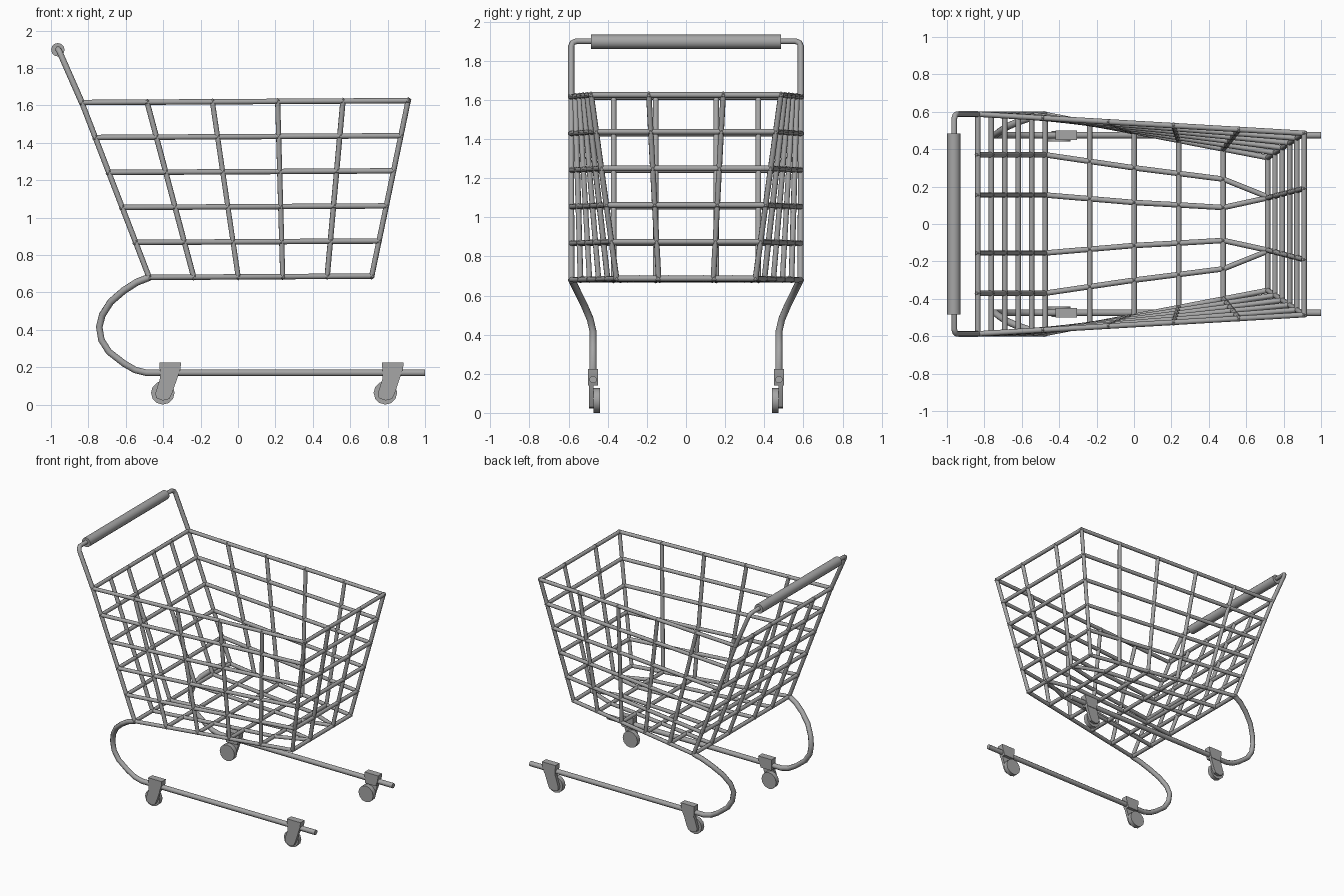
import bpy, bmesh, math
from mathutils import Vector, Matrix

if "Cube" in bpy.data.objects:
    bpy.data.objects.remove(bpy.data.objects["Cube"])

metal = bpy.data.materials.new("grey metal")
metal.diffuse_color = (0.38, 0.38, 0.38, 1)
metal.use_nodes = True
metal.node_tree.nodes["Principled BSDF"].inputs["Base Color"].default_value = metal.diffuse_color


def tubes(name, paths, r, res=2):
    """One mesh object of round bars swept along the given point paths."""
    cu = bpy.data.curves.new(name, 'CURVE')
    cu.dimensions = '3D'
    cu.bevel_depth, cu.bevel_resolution, cu.use_fill_caps = r, res, True
    for pts in paths:
        sp = cu.splines.new('POLY')
        sp.points.add(len(pts) - 1)
        for p, co in zip(sp.points, pts):
            p.co = (*co, 1)
    ob = bpy.data.objects.new(name, cu)
    bpy.context.collection.objects.link(ob)
    cu.materials.append(metal)
    bpy.ops.object.select_all(action='DESELECT')
    ob.select_set(True)
    bpy.context.view_layer.objects.active = ob
    bpy.ops.object.convert(target='MESH')
    bpy.ops.object.shade_smooth_by_angle(angle=math.radians(50))
    return ob


def finish(name, bm):
    bmesh.ops.recalc_face_normals(bm, faces=bm.faces)
    me = bpy.data.meshes.new(name)
    bm.to_mesh(me)
    bm.free()
    me.materials.append(metal)
    ob = bpy.data.objects.new(name, me)
    bpy.context.collection.objects.link(ob)
    bpy.context.view_layer.objects.active = ob
    bpy.ops.object.select_all(action='DESELECT')
    ob.select_set(True)
    bpy.ops.object.shade_smooth_by_angle(angle=math.radians(40))
    return ob


# basket corners on the +y side: bottom/top, back/front
BB, BF = Vector((-0.475, 0.585, 0.68)), Vector((0.715, 0.355, 0.687))
TB, TF = Vector((-0.835, 0.587, 1.615)), Vector((0.91, 0.485, 1.625))
N = 5


def flip(p, s):
    return Vector((p[0], p[1] * s, p[2]))


def side(i, j):
    return BB.lerp(BF, i / N).lerp(TB.lerp(TF, i / N), j / N)


def grid(name, rows):
    """Bars along both directions of a point grid."""
    tubes(name, [list(r) for r in rows] + [list(c) for c in zip(*rows)], 0.0145)
    joints.extend(p for r in rows for p in r)


joints = []
# side panels
for s, label in ((1, "left"), (-1, "right")):
    grid("basket_side_" + label,
         [[flip(side(i, j), s) for i in range(N + 1)] for j in range(N + 1)])

# back panel, five columns
grid("basket_back", [[Vector((side(0, j).x, y, side(0, j).z))
                      for y in (-0.586, -0.37, -0.155, 0.155, 0.37, 0.586)]
                     for j in range(N + 1)])

# front panel, three columns
grid("basket_front", [[flip(side(N, j), -1),
                       Vector((side(N, j).x, -0.14 - 0.01 * j, side(N, j).z)),
                       Vector((side(N, j).x, 0.14 + 0.01 * j, side(N, j).z)),
                       side(N, j)] for j in range(N + 1)])

# floor, bars pairing up towards the front
outer = (0.37, 0.335, 0.30, 0.27, 0.24, 0.145)
inner = (0.155, 0.135, 0.115, 0.102, 0.088, 0.14)
floor = []
for i in range(N + 1):
    e = side(i, 0)
    ys = (e.y, outer[i], inner[i])
    floor.append([Vector((e.x, y, e.z)) for y in
                  [-v for v in ys] + list(reversed(ys))])
grid("basket_floor", floor)

# welded joints
bm = bmesh.new()
for k in {tuple(round(c, 3) for c in p) for p in joints}:
    bmesh.ops.create_icosphere(bm, subdivisions=1, radius=0.0185,
                               matrix=Matrix.Translation(k))
finish("basket_joints", bm)

# handle frame and grip
half = [(TB.x, 0.587, TB.z), (-0.948, 0.587, 1.872), (-0.956, 0.58, 1.892), (-0.962, 0.56, 1.9)]
tubes("handle_frame", [half + [(x, -y, z) for x, y, z in reversed(half)]], 0.016)
tubes("handle_grip", [[(-0.963, -0.485, 1.897), (-0.963, 0.485, 1.897)]], 0.036, 4)

# lower frame rails
rail = [(-0.475, 0.585, 0.68), (-0.54, 0.572, 0.655), (-0.61, 0.55, 0.61),
        (-0.68, 0.52, 0.55), (-0.725, 0.49, 0.48), (-0.742, 0.475, 0.415),
        (-0.73, 0.475, 0.345), (-0.69, 0.475, 0.282), (-0.61, 0.475, 0.22),
        (-0.55, 0.475, 0.185), (-0.49, 0.475, 0.17), (1.0, 0.475, 0.17)]
tubes("lower_frame", [[flip(p, s) for p in rail] for s in (1, -1)], 0.019)

# casters: outboard fork leg, clamp round the rail, wheel
leg = [(-0.018, 0.225), (0.098, 0.225), (0.094, 0.19), (0.05, 0.06),
       (0.035, 0.03), (0.0, 0.022), (-0.035, 0.035), (-0.04, 0.06), (-0.012, 0.15)]
clamp = [(-0.018, 0.225), (0.098, 0.225), (0.094, 0.19), (0.077, 0.14), (-0.014, 0.14)]


def plate(bm, prof, x0, y0, y1):
    f = bm.faces.new([bm.verts.new((x0 + x, y0, z)) for x, z in prof])
    ext = bmesh.ops.extrude_face_region(bm, geom=[f])['geom']
    bmesh.ops.translate(bm, vec=(0, y1 - y0, 0),
                        verts=[v for v in ext if isinstance(v, bmesh.types.BMVert)])


for s, label in ((1, "left"), (-1, "right")):
    for x0, end in ((-0.402, "back"), (0.788, "front")):
        bm = bmesh.new()
        plate(bm, leg, x0, s * 0.474, s * 0.496)
        plate(bm, clamp, x0, s * 0.45, s * 0.5)
        finish(f"caster_fork_{end}_{label}", bm)
        bm = bmesh.new()
        bmesh.ops.create_cone(bm, cap_ends=True, segments=12, radius1=0.063, radius2=0.063,
                              depth=0.034, matrix=Matrix.Translation((x0, s * 0.457, 0.063))
                              @ Matrix.Rotation(math.pi / 2, 4, 'X') @ Matrix.Rotation(math.pi / 2, 4, 'Z'))
        finish(f"caster_wheel_{end}_{label}", bm)
